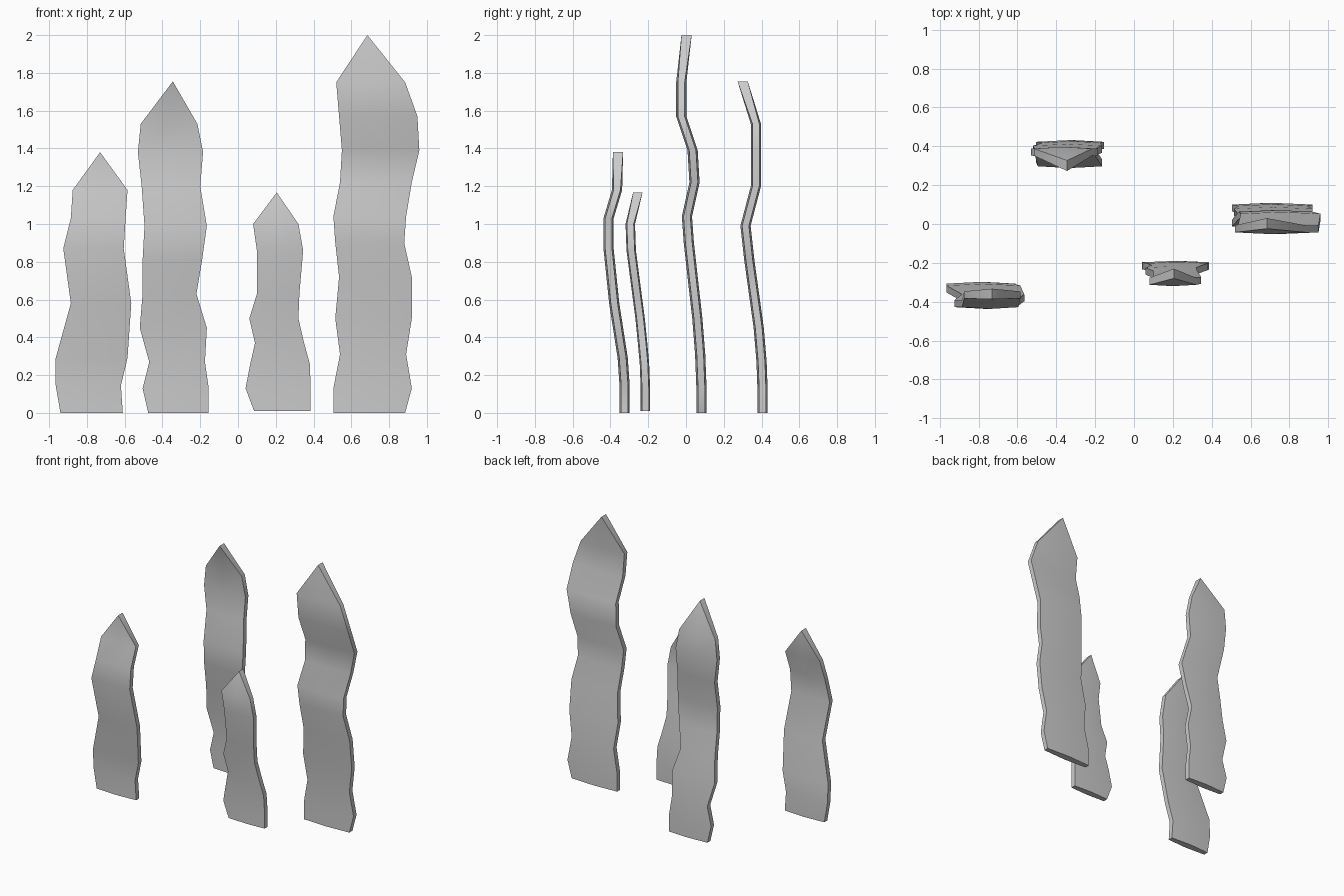
import bpy, bmesh


def blade(name, rows, tip, half=0.027, edge=0.018):
    """Wavy leaf: rows of (z, left x, right x, y) closed by a pointed tip (z, x, y)."""
    bm = bmesh.new()
    rings = []
    for z, xl, xr, y in rows:
        xm = (xl + xr) / 2
        ring = [(xl, -edge), (xm, -half), (xr, -edge),
                (xr, edge), (xm, half), (xl, edge)]
        rings.append([bm.verts.new((x, y + d, z)) for x, d in ring])
    # long sides
    for a, b in zip(rings, rings[1:]):
        for i in range(6):
            j = (i + 1) % 6
            bm.faces.new((a[i], a[j], b[j], b[i]))
    # flat foot
    b = rings[0]
    bm.faces.new((b[5], b[4], b[1], b[0]))
    bm.faces.new((b[4], b[3], b[2], b[1]))
    # wedge tip
    z, x, y = tip
    f = bm.verts.new((x, y - half, z))
    k = bm.verts.new((x, y + half, z))
    t = rings[-1]
    for q in ((t[0], t[1], f), (t[1], t[2], f), (t[2], t[3], k, f),
              (t[3], t[4], k), (t[4], t[5], k), (t[5], t[0], f, k)):
        bm.faces.new(q)
    bmesh.ops.recalc_face_normals(bm, faces=bm.faces)
    mesh = bpy.data.meshes.new(name)
    bm.to_mesh(mesh)
    bm.free()
    ob = bpy.data.objects.new(name, mesh)
    bpy.context.collection.objects.link(ob)
    bpy.ops.object.select_all(action='DESELECT')
    ob.select_set(True)
    bpy.context.view_layer.objects.active = ob
    bpy.ops.object.shade_smooth_by_angle(angle=0.7)


# front left leaf
blade("left_leaf", [
    (0, -.94, -.61, -.325), (.145, -.965, -.62, -.325), (.29, -.965, -.585, -.335),
    (.58, -.885, -.565, -.38), (.87, -.925, -.605, -.41), (1.03, -.885, -.595, -.41),
    (1.18, -.875, -.585, -.365)], (1.38, -.73, -.36))

# back leaf
blade("back_leaf", [
    (0, -.475, -.155, .405), (.13, -.505, -.155, .405), (.27, -.47, -.175, .40),
    (.45, -.52, -.165, .385), (.63, -.505, -.22, .36), (.81, -.505, -.19, .335),
    (.99, -.495, -.165, .315), (1.2, -.51, -.2, .37), (1.38, -.53, -.185, .37),
    (1.53, -.515, -.215, .37)], (1.755, -.345, .30))

# short front leaf
blade("short_leaf", [
    (.01, .085, .385, -.215), (.13, .04, .385, -.215), (.26, .065, .38, -.22),
    (.37, .09, .35, -.23), (.5, .06, .32, -.243), (.63, .1, .325, -.26),
    (.86, .10, .345, -.29), (1.0, .08, .32, -.295)], (1.167, .205, -.255), half=.025)

# tall right leaf
blade("tall_leaf", [
    (0, .505, .885, .082), (.13, .505, .92, .082), (.31, .54, .89, .075),
    (.5, .515, .92, .06), (.72, .535, .92, .035), (.9, .515, .88, .015),
    (1.04, .505, .89, .005), (1.22, .54, .92, .045), (1.39, .55, .96, .035),
    (1.57, .535, .95, -.025), (1.75, .52, .885, -.025)], (2.0, .685, .003))
